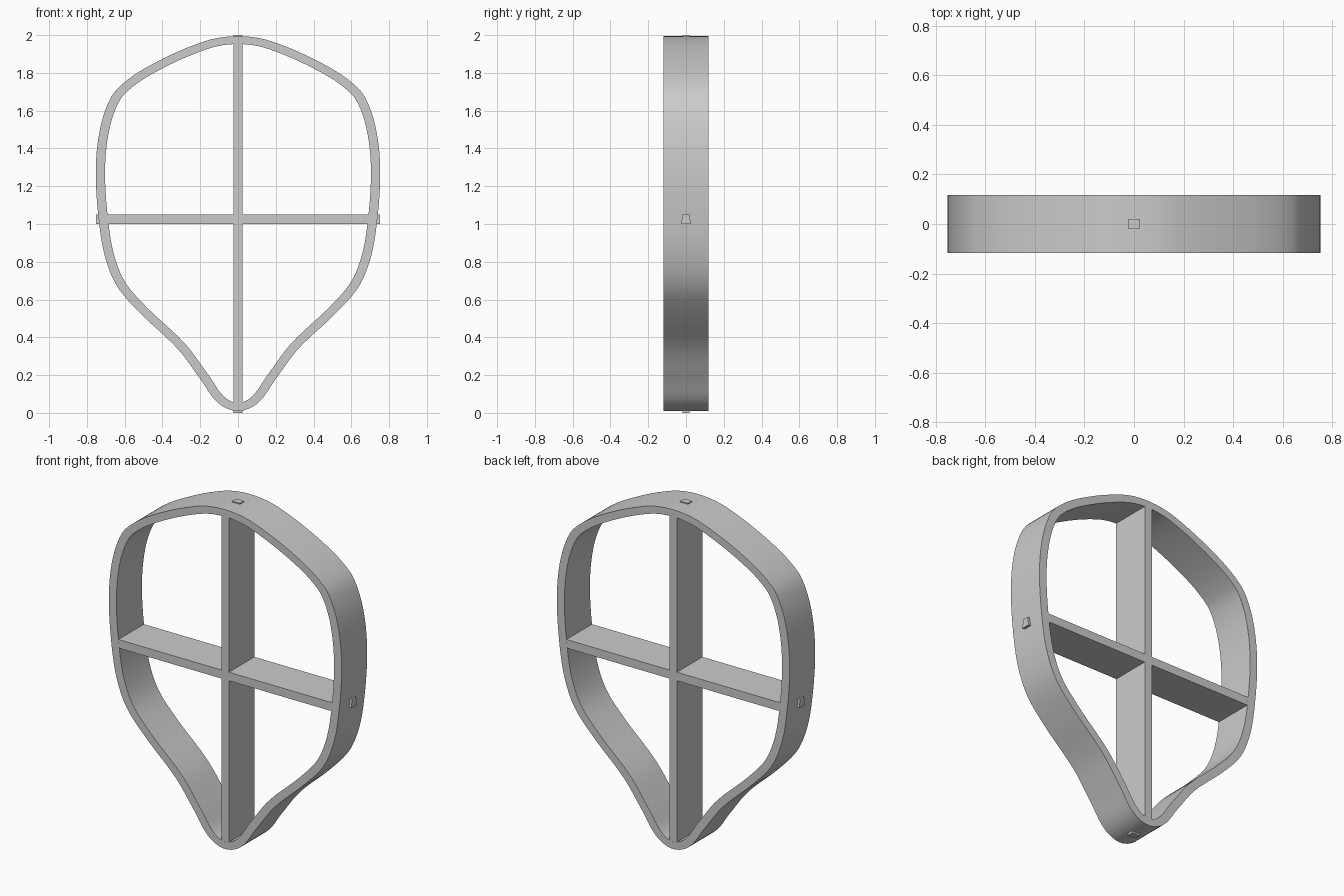
import bpy, bmesh
from mathutils import Vector
from mathutils.geometry import interpolate_bezier

cube = bpy.data.objects.get("Cube")
if cube:
    bpy.data.objects.remove(cube, do_unlink=True)

grey = bpy.data.materials.new("light grey")
grey.use_nodes = True
colour = (0.6, 0.6, 0.6, 1)
grey.diffuse_color = colour
grey.node_tree.nodes["Principled BSDF"].inputs["Base Color"].default_value = colour

DEPTH = 0.118   # half depth of the frame


def finish(name, bm):
    bmesh.ops.recalc_face_normals(bm, faces=bm.faces[:])
    mesh = bpy.data.meshes.new(name)
    bm.to_mesh(mesh)
    bm.free()
    mesh.materials.append(grey)
    obj = bpy.data.objects.new(name, mesh)
    bpy.context.collection.objects.link(obj)
    return obj


def box(name, size, centre, taper=1.0):
    bm = bmesh.new()
    bmesh.ops.create_cube(bm, size=1)
    for v in bm.verts:
        if v.co.z > 0:
            v.co.y *= taper
        v.co = Vector(a * b for a, b in zip(v.co, size)) + Vector(centre)
    return finish(name, bm)


# Outer outline: right half from top to bottom, mirrored to a closed loop
half = [(0, 1.994), (0.175, 1.968), (0.465, 1.84), (0.635, 1.72), (0.70, 1.61),
        (0.74, 1.45), (0.753, 1.26), (0.738, 1.03), (0.705, 0.83), (0.64, 0.67),
        (0.52, 0.53), (0.32, 0.34), (0.2, 0.18), (0.105, 0.052), (0, 0.01)]
keys = [Vector((x, 0, z)) for x, z in half]
keys += [Vector((-p.x, 0, p.z)) for p in keys[-2:0:-1]]
n = len(keys)
outer = []
for i in range(n):
    a, b, c, d = (keys[(i + k) % n] for k in (-1, 0, 1, 2))
    # Handles scaled to the segment length keep the curve even
    reach = (c - b).length / 3
    outer += interpolate_bezier(b, b + (c - a).normalized() * reach,
                                c - (d - b).normalized() * reach, c, 7)[:-1]

# Inner outline: offset along the inward normal
inner = []
for i, p in enumerate(outer):
    t = (outer[(i + 1) % len(outer)] - outer[i - 1]).normalized()
    normal = Vector((-t.z, 0, t.x))
    inner.append(p - normal * (0.041 + 0.008 * abs(normal.x)))

# Curved frame: square section swept round the outline
bm = bmesh.new()
rings = [[bm.verts.new((p.x, y, p.z)) for p in loop]
         for loop, y in ((outer, -DEPTH), (outer, DEPTH), (inner, DEPTH), (inner, -DEPTH))]
count = len(outer)
for r in range(4):
    a, b = rings[r], rings[(r + 1) % 4]
    for i in range(count):
        j = (i + 1) % count
        bm.faces.new((a[i], a[j], b[j], b[i]))
frame = finish("outer_frame", bm)
bpy.context.view_layer.objects.active = frame
frame.select_set(True)
bpy.ops.object.shade_smooth_by_angle(angle=0.6)

# Cross bars, ending inside the frame wall
box("upright_bar", (0.048, 2 * DEPTH - 0.0005, 1.93), (0, 0, 1.0))
for side, name in ((1, "left"), (-1, "right")):
    box(name + "_cross_bar", (0.70, 2 * DEPTH - 0.001, 0.05), (side * 0.367, 0, 1.025))
    # Small tenon ends showing through the frame
    box(name + "_tenon", (0.05, 0.05, 0.05), (side * 0.726, 0, 1.025), 0.75)
for name, z in (("top_tenon", 1.98), ("bottom_tenon", 0.02)):
    box(name, (0.05, 0.036, 0.04), (0, 0, z))
